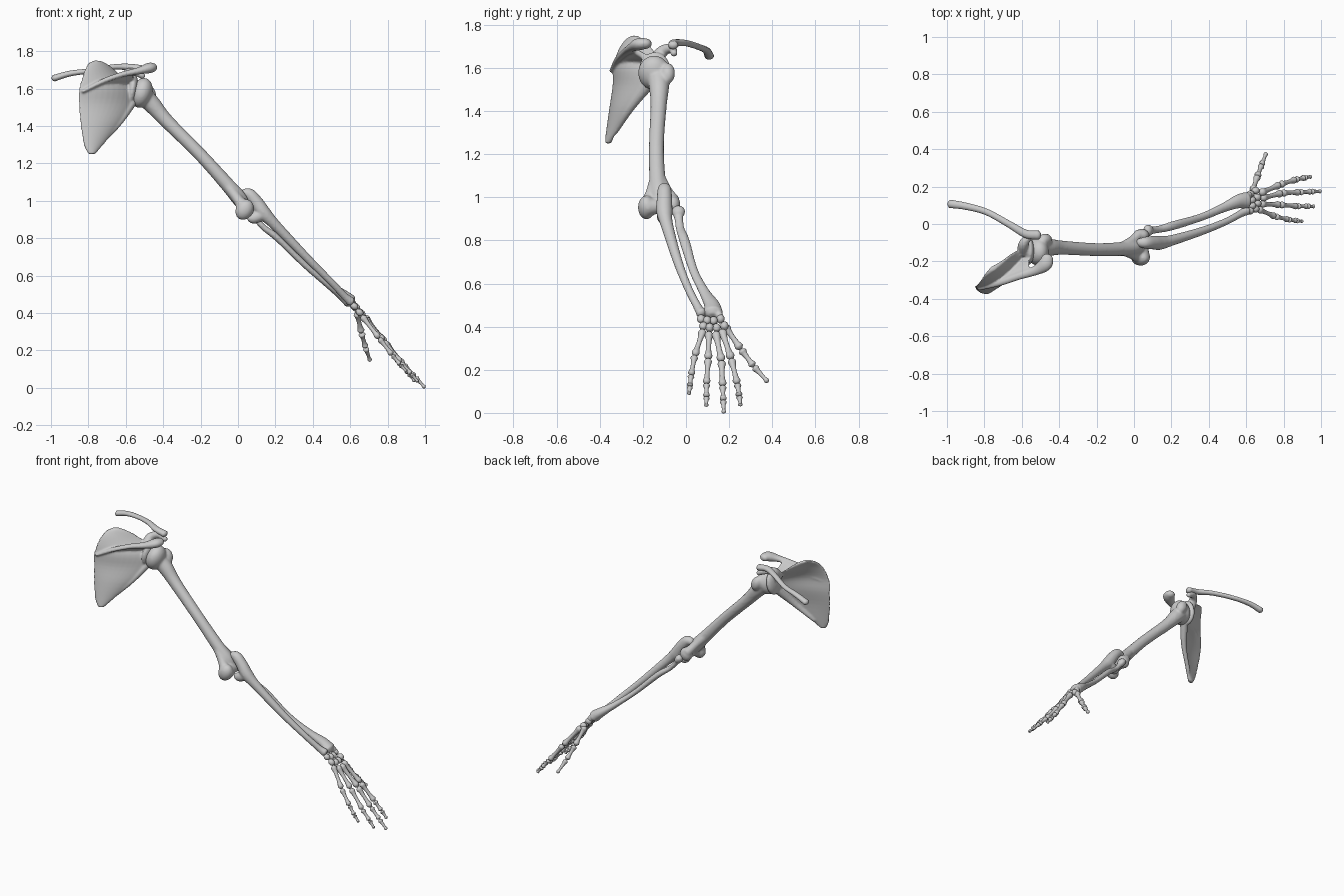
import bpy, bmesh, math
from mathutils import Vector, Matrix

SIDES = 16

def spline(pts, steps):
    # Catmull-Rom resampling of points of any dimension
    p = [Vector(q) for q in pts]
    p = [p[0] * 2 - p[1]] + p + [p[-1] * 2 - p[-2]]
    out = []
    for i in range(1, len(p) - 2):
        a, b, c, d = p[i - 1:i + 3]
        for k in range(steps):
            t = k / steps
            out.append(0.5 * (b * 2 + (c - a) * t + (a * 2 - b * 5 + c * 4 - d) * t * t
                              + (b * 3 - a - c * 3 + d) * t ** 3))
    return out + [p[-2]]

def loft(bm, rings):
    # skin closed rings and cap both ends
    vs = [[bm.verts.new(c) for c in r] for r in rings]
    n = len(vs[0])
    faces = []
    for a, b in zip(vs, vs[1:]):
        faces += [bm.faces.new((a[i], a[(i + 1) % n], b[(i + 1) % n], b[i])) for i in range(n)]
    faces += [bm.faces.new(vs[0][::-1]), bm.faces.new(vs[-1])]
    bmesh.ops.recalc_face_normals(bm, faces=faces)

def ellipse(c, u, v, bend=None, sides=SIDES):
    out = []
    for i in range(sides):
        a = 2 * math.pi * i / sides
        q = c + u * math.cos(a) + v * math.sin(a)
        if bend:
            q = q + bend * math.sin(a) ** 2
        out.append(q)
    return out

def tube(bm, pts, steps=6, flat=1.0, side=(0, 1, 0)):
    # swept bone shaft, points are x, y, z, radius
    s = spline(pts, steps)
    rings = []
    for i, q in enumerate(s):
        t = (Vector(s[min(i + 1, len(s) - 1)][:3]) - Vector(s[max(i - 1, 0)][:3])).normalized()
        u = Vector(side)
        u = (u - t * u.dot(t)).normalized()
        r = max(q[3], 0.003)
        c = Vector(q[:3])
        w = t.cross(u) * r * flat
        if i == 0:
            rings.append(ellipse(c - t * r * 0.45, u * r * 0.5, w * 0.5))
        rings.append(ellipse(c, u * r, w))
        if i == len(s) - 1:
            rings.append(ellipse(c + t * r * 0.45, u * r * 0.5, w * 0.5))
    loft(bm, rings)

def ball(bm, c, r, tilt=0):
    m = Matrix.Translation(c) @ Matrix.Rotation(tilt, 4, 'Y') @ Matrix.Diagonal((*r, 1))
    bmesh.ops.create_uvsphere(bm, u_segments=24, v_segments=16, radius=1, matrix=m)

def finish(name, bm, voxel=0, smooth=5):
    me = bpy.data.meshes.new(name)
    bm.to_mesh(me)
    bm.free()
    for p in me.polygons:
        p.use_smooth = True
    ob = bpy.data.objects.new(name, me)
    bpy.context.collection.objects.link(ob)
    if voxel:
        m = ob.modifiers.new("fuse", 'REMESH')
        m.mode, m.voxel_size, m.use_smooth_shade = 'VOXEL', voxel, True
        m = ob.modifiers.new("soften", 'SMOOTH')
        m.factor, m.iterations = 0.5, smooth

# clavicle
bm = bmesh.new()
tube(bm, [(-.985, .108, 1.655, .022), (-.9, .095, 1.68, .019), (-.79, .065, 1.695, .017),
          (-.67, .0, 1.715, .018), (-.58, -.052, 1.715, .022), (-.51, -.06, 1.705, .024)], flat=.8)
finish("clavicle", bm)

# scapula blade: medial point, lateral point, bulge per level
bm = bmesh.new()
levels = [(-.80, -.368, 1.25, -.765, -.355, 1.25, .0), (-.825, -.365, 1.30, -.72, -.325, 1.30, .006),
          (-.845, -.35, 1.42, -.625, -.255, 1.42, .018), (-.853, -.338, 1.52, -.555, -.17, 1.52, .03),
          (-.85, -.335, 1.61, -.55, -.13, 1.60, .04), (-.825, -.31, 1.69, -.625, -.14, 1.67, .025),
          (-.80, -.275, 1.735, -.69, -.19, 1.725, .008), (-.77, -.245, 1.75, -.735, -.225, 1.748, .0)]
rings = []
for q in spline(levels, 4):
    a, b = Vector(q[:3]), Vector(q[3:6])
    d = b - a
    n = Vector((d.y, -d.x, 0)).normalized()
    rings.append(ellipse((a + b) / 2, d / 2, n * .014, n * q[6], 32))
loft(bm, rings)
# thick lateral border, glenoid cup, coracoid hook
tube(bm, [(-.74, -.33, 1.30, .012), (-.635, -.252, 1.42, .018), (-.56, -.16, 1.54, .028)])
ball(bm, (-.565, -.145, 1.59), (.03, .074, .084), .15)
tube(bm, [(-.59, -.145, 1.63, .035), (-.59, -.105, 1.68, .027), (-.555, -.065, 1.688, .02),
          (-.505, -.055, 1.665, .016)])
# scapular spine: crest, web down to the blade, flat acromion
crest = [(-.83, -.345, 1.585, .012), (-.72, -.315, 1.64, .018), (-.62, -.28, 1.675, .02),
         (-.53, -.25, 1.695, .026), (-.475, -.215, 1.71, .038), (-.46, -.175, 1.713, .03)]
tube(bm, crest, flat=.75, side=(.4, -1, 0))
web = [(-.83, -.345, 1.585, -.825, -.325, 1.585), (-.72, -.315, 1.64, -.70, -.262, 1.625),
       (-.62, -.28, 1.675, -.60, -.19, 1.63), (-.56, -.255, 1.69, -.56, -.16, 1.64)]
loft(bm, [ellipse((Vector(q[:3]) + Vector(q[3:])) / 2, (Vector(q[3:]) - Vector(q[:3])) / 2,
                  Vector((0, 0, .015))) for q in spline(web, 4)])
finish("scapula", bm, .006, 5)

# humerus
bm = bmesh.new()
ball(bm, (-.515, -.148, 1.577), (.057, .074, .082), .3)
ball(bm, (-.475, -.085, 1.575), (.035, .034, .05), -.4)
tube(bm, [(-.505, -.13, 1.56, .052), (-.455, -.125, 1.51, .047), (-.38, -.127, 1.425, .038),
          (-.2, -.137, 1.245, .035), (-.06, -.133, 1.09, .038), (.0, -.125, 1.02, .042),
          (.03, -.12, .975, .035)])
tube(bm, [(-.07, -.135, 1.1, .03), (-.01, -.16, 1.02, .028), (.03, -.182, .965, .032)])
tube(bm, [(-.07, -.13, 1.1, .03), (-.01, -.09, 1.03, .026), (.03, -.055, .98, .03)])
ball(bm, (.035, -.183, .953), (.047, .04, .058), .5)
ball(bm, (.04, -.06, .965), (.042, .034, .045))
tube(bm, [(.042, -.18, .955, .046), (.042, -.115, .96, .033), (.042, -.06, .96, .04)], side=(0, 0, 1))
finish("humerus", bm, .007, 6)

# ulna with hooked olecranon and coronoid
bm = bmesh.new()
tube(bm, [(.022, -.1, 1.037, .022), (.06, -.1, 1.035, .032), (.1, -.1, .99, .036), (.138, -.1, .935, .038),
          (.2, -.088, .87, .029), (.365, -.037, .699, .022), (.49, .012, .574, .019),
          (.57, .055, .49, .02), (.605, .073, .46, .026)])
tube(bm, [(.125, -.1, .925, .034), (.085, -.105, .908, .031), (.058, -.108, .908, .02)])
finish("ulna", bm, .006, 5)

# radius
bm = bmesh.new()
tube(bm, [(.068, -.035, .945, .03), (.082, -.035, .925, .03), (.095, -.034, .905, .021), (.14, -.027, .855, .02),
          (.215, -.007, .798, .024), (.355, .035, .66, .021), (.474, .085, .56, .025),
          (.555, .12, .5, .037), (.6, .125, .463, .047)], flat=.8)
ball(bm, (.615, .155, .45), (.018, .018, .022))
finish("radius", bm, .006, 5)

# carpal bones in two rows
for row, (x, z, ys) in enumerate([(.632, .428, (.07, .098, .128, .16)), (.66, .395, (.08, .11, .142, .178))]):
    for i, y in enumerate(ys):
        bm = bmesh.new()
        ball(bm, (x - .01 * (i in (0, 3)), y, z + .008 * (i in (0, 3))), (.022, .019, .018 + .003 * (i % 2)), .7)
        finish(f"carpal_{row + 1}_{i + 1}", bm)

# finger bones: dog-bone profile between joints
PROFILE = [(0, .75), (.08, 1), (.24, .72), (.5, .58), (.76, .68), (.92, .95), (1, .7)]
def digit(finger, joints, r):
    names = ["metacarpal", "proximal_phalanx", "middle_phalanx", "distal_phalanx"]
    if len(joints) == 4:
        names.pop(2)
    for k, (a, b) in enumerate(zip(joints, joints[1:])):
        a, b = Vector(a), Vector(b)
        rr = r * (1, .92, .82, .74)[k]
        d = (b - a).normalized()
        last = k == len(joints) - 2
        a, b = a + d * rr * .35, b - d * rr * (.2 if last else .35)
        bm = bmesh.new()
        tube(bm, [(*a.lerp(b, t), rr * f * (.75 if last and t > .6 else 1)) for t, f in PROFILE], 3, .95)
        finish(f"{finger}_{names[k]}", bm)

digit("thumb", [(.635, .178, .405), (.66, .255, .295), (.682, .315, .215), (.707, .38, .143)], .021)
digit("index", [(.675, .165, .385), (.78, .21, .25), (.865, .238, .135), (.912, .247, .078), (.947, .253, .033)], .021)
digit("middle", [(.68, .137, .375), (.79, .165, .24), (.885, .17, .125), (.948, .173, .058), (1.0, .175, .0)], .021)
digit("ring", [(.675, .107, .375), (.78, .103, .25), (.873, .095, .135), (.927, .095, .074), (.964, .094, .031)], .02)
digit("little", [(.662, .08, .385), (.755, .04, .265), (.825, .024, .175), (.868, .018, .123), (.902, .014, .086)], .019)
